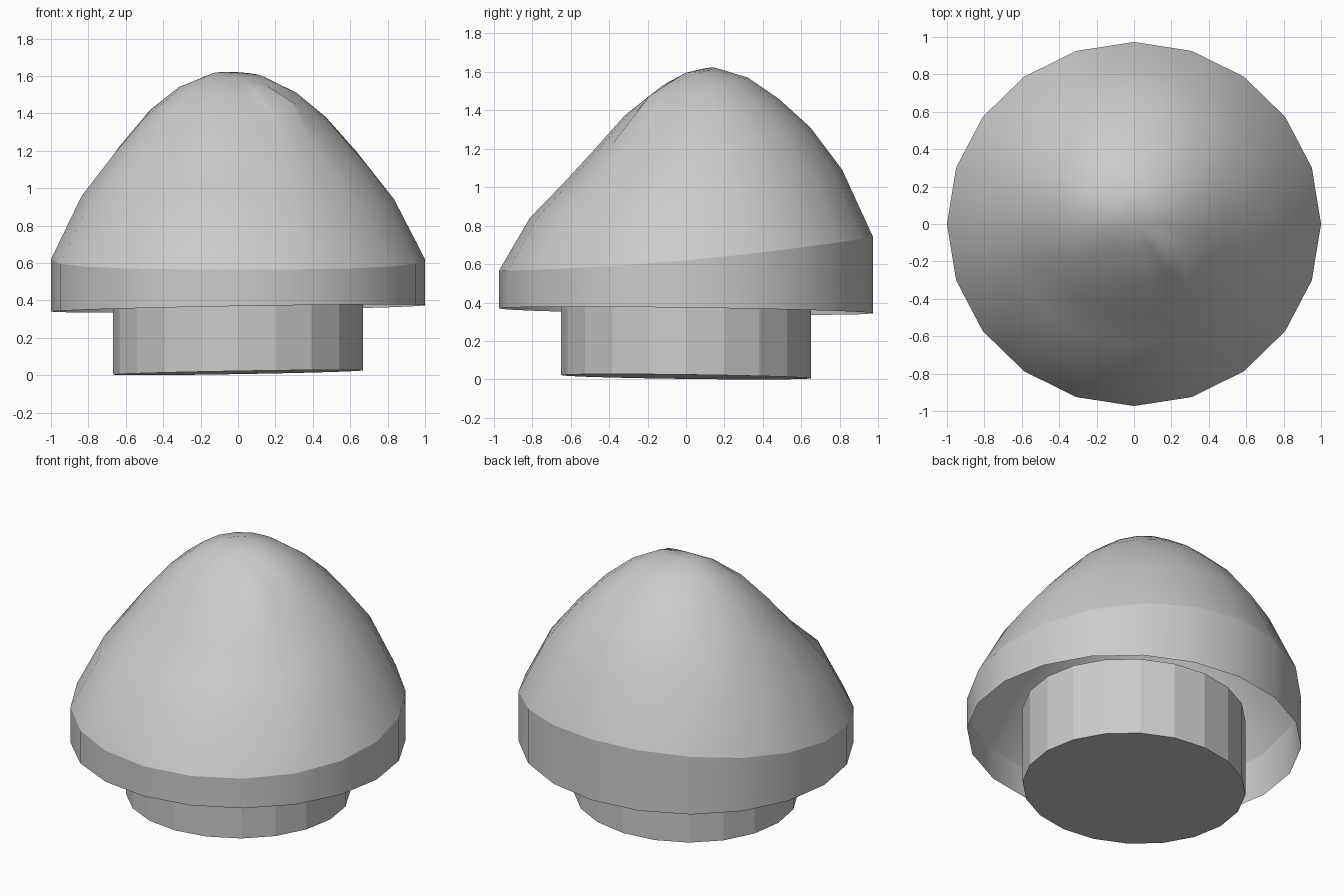
import bpy
import bmesh
import math

if "Cube" in bpy.data.objects:
    bpy.data.objects.remove(bpy.data.objects["Cube"])

SIDES = 20
Y_SCALE = 0.973          # the round outline is slightly narrower in depth

grey = bpy.data.materials.new("light_grey")
grey.use_nodes = True
COLOUR = (0.6, 0.6, 0.6, 1)
grey.diffuse_color = COLOUR
grey.node_tree.nodes["Principled BSDF"].inputs["Base Color"].default_value = COLOUR


def tilt(x, y):
    """Slight lean shared by the rim and the stem."""
    return 0.017 * x - 0.013 * y


def ring(bm, radius, height):
    """Ring of vertices; height is a function of x, y and the side index."""
    verts = []
    for i in range(SIDES):
        a = math.tau * i / SIDES
        x, y = radius * math.cos(a), radius * math.sin(a) * Y_SCALE
        verts.append(bm.verts.new((x, y, height(x, y, i))))
    return verts


def bridge(bm, low, high):
    for i in range(SIDES):
        j = (i + 1) % SIDES
        bm.faces.new((low[i], low[j], high[j], high[i]))


def finish(bm, name):
    mesh = bpy.data.meshes.new(name)
    bm.to_mesh(mesh)
    bm.free()
    mesh.materials.append(grey)
    obj = bpy.data.objects.new(name, mesh)
    bpy.context.collection.objects.link(obj)
    return obj


# Cap: open shell with an upright rim and a lopsided dome
# radius, height at left, right, back and front
DOME = [
    (1.0, 0.62, 0.62, 0.74, 0.565),
    (0.835, 0.94, 0.96, 1.09, 0.84),
    (0.665, 1.15, 1.18, 1.31, 1.01),
    (0.495, 1.34, 1.38, 1.46, 1.19),
    (0.33, 1.48, 1.515, 1.57, 1.37),
    (0.16, 1.57, 1.59, 1.62, 1.50),
]
# small bumps: (ring, side) -> lift
BUMPS = {(4, 18): 0.06, (5, 18): 0.01, (1, 13): 0.03, (1, 14): 0.02}

bm = bmesh.new()
previous = ring(bm, 1.0, lambda x, y, i: 0.357 + tilt(x, y))
for n, (radius, left, right, back, front) in enumerate(DOME):
    def dome_height(x, y, i):
        c = math.cos(math.tau * i / SIDES)
        s = math.sin(math.tau * i / SIDES)
        side = (left + right) / 2 + c * (left - right) / 2
        bow = s * s * ((back + front) - (left + right)) / 2
        return side + bow + s * (back - front) / 2 + BUMPS.get((n, i), 0)

    current = ring(bm, radius, dome_height)
    bridge(bm, previous, current)
    previous = current
peak = bm.verts.new((0, 0, 1.595))
for i in range(SIDES):
    bm.faces.new((previous[i], previous[(i + 1) % SIDES], peak))

# crisp edge between rim and dome, smooth everywhere else
bm.faces.ensure_lookup_table()
for k, face in enumerate(bm.faces):
    face.smooth = True
    if k < SIDES:
        for edge in face.edges:
            if all(v.co.z > 0.5 for v in edge.verts):
                edge.smooth = False
finish(bm, "cap")

# Stem: flat-sided closed plug reaching up inside the cap
bm = bmesh.new()
foot = ring(bm, 0.667, lambda x, y, i: 0.0143 + tilt(x, y))
head = ring(bm, 0.667, lambda x, y, i: 0.52 + tilt(x, y))
bridge(bm, foot, head)
bm.faces.new(list(reversed(foot)))
bm.faces.new(head)
finish(bm, "stem")
